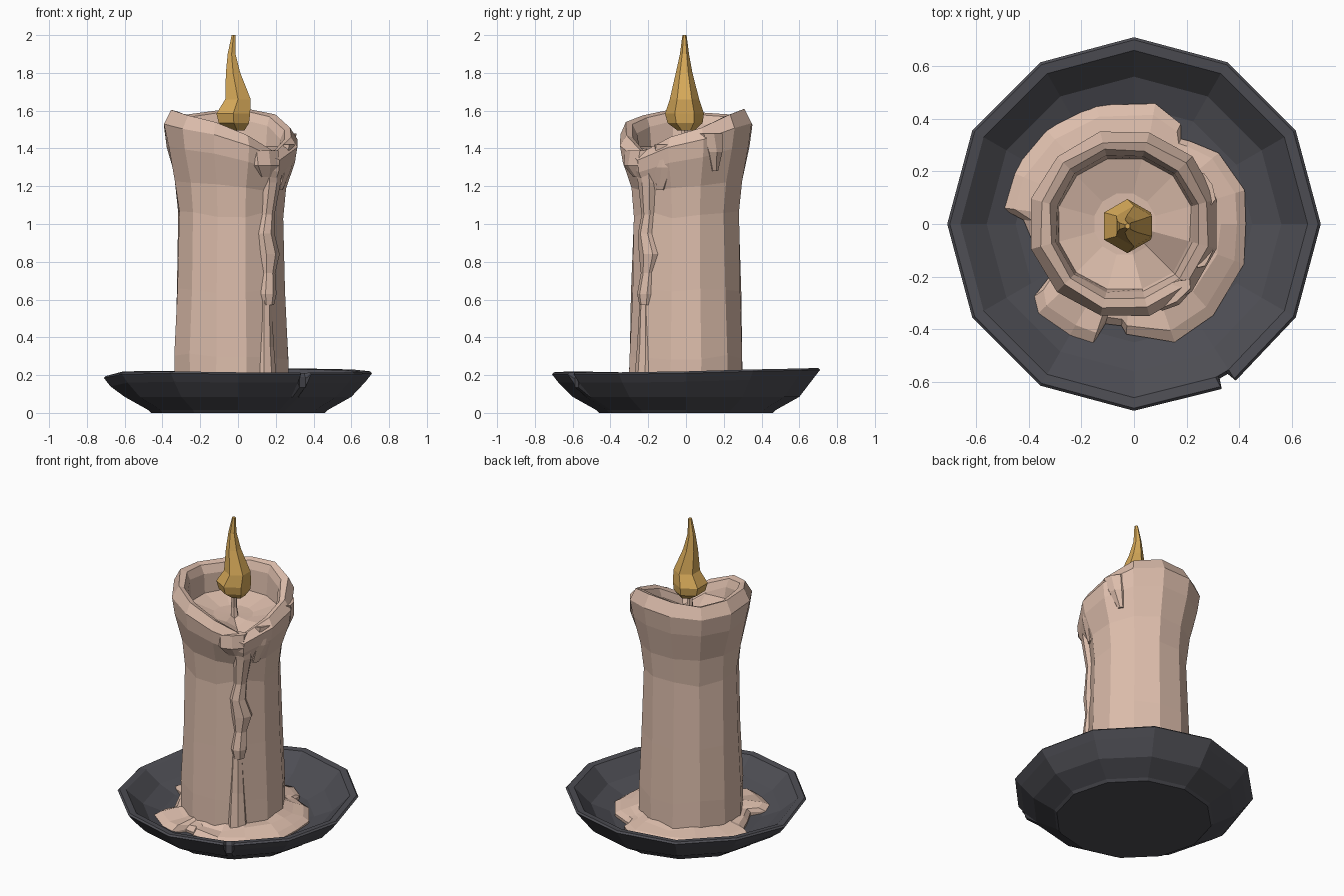
import bpy, bmesh, math, random

if "Cube" in bpy.data.objects:
    bpy.data.objects.remove(bpy.data.objects["Cube"])
random.seed(4)
R = math.radians


def material(name, rgb):
    m = bpy.data.materials.new(name)
    m.diffuse_color = (*rgb, 1)
    m.use_nodes = True
    m.node_tree.nodes["Principled BSDF"].inputs["Base Color"].default_value = m.diffuse_color
    return m


WAX = material("pink_wax", (0.72, 0.51, 0.41))
IRON = material("dark_iron", (0.075, 0.075, 0.088))
FLAME = material("golden_flame", (0.68, 0.40, 0.10))


def loft(name, rings, mat):
    """Skin equal-sized rings of points; close both ends (fan to centroid)."""
    bm = bmesh.new()
    vs = [[bm.verts.new(p) for p in ring] for ring in rings]
    n = len(vs[0])
    for a, b in zip(vs, vs[1:]):
        for i in range(n):
            j = (i + 1) % n
            bm.faces.new((a[i], a[j], b[j], b[i]))
    for ring in (rings[0], rings[-1]):
        row = vs[0] if ring is rings[0] else vs[-1]
        c = bm.verts.new([sum(p[k] for p in ring) / n for k in range(3)])
        for i in range(n):
            bm.faces.new((row[i], row[(i + 1) % n], c))
    bmesh.ops.recalc_face_normals(bm, faces=bm.faces)
    me = bpy.data.meshes.new(name)
    bm.to_mesh(me)
    bm.free()
    me.materials.append(mat)
    ob = bpy.data.objects.new(name, me)
    bpy.context.collection.objects.link(ob)
    return ob


def circle(cx, cy, z, r, n, start=0, ry=None):
    ry = ry or r
    return [(cx + r * math.cos(R(start + 360 * i / n)),
             cy + ry * math.sin(R(start + 360 * i / n)), z) for i in range(n)]


# Dish: twelve sides, uneven rim, small chip at the front right
angles = [k * 30 for k in range(12) if k != 10]
angles = sorted(angles + [298, 299, 302, 303])
rim_z = dict(zip(range(0, 360, 30),
                 [.22, .23, .235, .238, .222, .22, .195, .215, .22, .215, .215, .215]))


def dish_ring(r, z, lip=False):
    pts = []
    for a in angles:
        rr, zz = r, z
        if lip:
            zz = z + rim_z.get(a, .215)
            if a in (299, 302):
                rr, zz = min(r, .672), zz - .025 * (r > .67)
        pts.append((rr * math.cos(R(a)), rr * math.sin(R(a)), zz))
    return pts


loft("dish", [dish_ring(.46, 0), dish_ring(.475, .015), dish_ring(.60, .085),
              dish_ring(.675, -.055, True), dish_ring(.71, -.01, True),
              dish_ring(.70, 0, True), dish_ring(.66, -.004, True),
              dish_ring(.56, .125), dish_ring(.45, .082), dish_ring(.30, .07)], IRON)

# Candle body: twelve sides, flared melted lip with a low front right side
CX = -.035
rim = [1.51, 1.58, 1.61, 1.60, 1.58, 1.59, 1.605, 1.575, 1.54, 1.47, 1.38, 1.46]


def candle_ring(r, zf, jit=.006):
    pts = []
    for i in range(12):
        a = R(15 + 30 * i)
        rr = r + random.uniform(-jit, jit)
        pts.append((CX + rr * math.cos(a), rr * math.sin(a), zf(rim[i])))
    return pts


rings = [candle_ring(r, lambda h, z=z: z + random.uniform(-.02, .02))
         for z, r in ((.08, .312), (.3, .308), (.65, .297), (1.05, .286))]
for t, r in ((.25, .304), (.62, .348), (.85, .365)):
    rings.append(candle_ring(r, lambda h, t=t: 1.1 + (h - 1.1) * t))
rings += [candle_ring(.325, lambda h: h),
          candle_ring(.29, lambda h: h - .012),
          candle_ring(.268, lambda h: h - .06, .003),
          candle_ring(.258, lambda h: min(1.41, h - .065), .003),
          candle_ring(.12, lambda h: 1.37 if h > 1.4 else 1.335, 0)]
loft("candle_body", rings, WAX)


# Drips: lumpy strands hugging the candle wall
def drip(name, ang, path):
    rings = []
    for z, dist, w, depth, da in path:
        a = R(ang + da)
        c, s = math.cos(a), math.sin(a)
        ring = []
        for i in range(7):
            t = R(360 * i / 7)
            u, v = depth * math.cos(t), w * math.sin(t)
            ring.append((CX + (dist + u) * c - v * s, (dist + u) * s + v * c, z))
        rings.append(ring)
    loft(name, rings, WAX)


drip("long_drip", -46, [(1.34, .32, .07, .03, 0), (1.22, .30, .055, .035, 2),
                        (1.05, .275, .04, .035, 0), (.95, .275, .05, .045, -3),
                        (.84, .275, .065, .05, 2), (.74, .28, .04, .035, 0),
                        (.63, .285, .05, .045, -2), (.57, .285, .035, .035, -2)])
drip("lip_drip_front", -56, [(1.39, .32, .09, .035, 0), (1.31, .325, .085, .045, 0),
                             (1.25, .30, .05, .035, 3)])
drip("lip_drip_right", -22, [(1.42, .32, .08, .03, 5), (1.30, .31, .06, .035, 0),
                             (1.18, .285, .025, .02, -6)])
drip("lip_drip_back", 24, [(1.48, .335, .07, .03, 0), (1.38, .325, .05, .035, 3),
                           (1.28, .30, .02, .02, 6)])
drip("lower_run", -50, [(.62, .28, .03, .03, 0), (.35, .29, .045, .03, 0),
                        (.10, .30, .06, .04, 0)])

# Wax puddle: irregular outline as (angle, radius)
outline = [(0, .425), (17, .44), (40, .42), (56, .38), (61, .37), (65, .42), (80, .465),
           (108, .475), (133, .49), (157, .51), (173, .513), (178, .42), (195, .385),
           (212, .38), (216, .47), (223, .51), (240, .495), (251, .487), (254, .395),
           (263, .39), (266, .42), (289, .475), (311, .46), (340, .445)]


def puddle_ring(t, z, jit):
    pts = []
    for a, r in outline:
        rr = .29 + (r - .29) * t
        pts.append((rr * math.cos(R(a)), rr * math.sin(R(a)),
                    z + random.uniform(-jit, jit)))
    return pts


loft("wax_puddle", [puddle_ring(.95, .06, 0), puddle_ring(1, .096, .006),
                    puddle_ring(.75, .12, .008), puddle_ring(.3, .135, .015),
                    puddle_ring(-.1, .15, .01)], WAX)

# Wick
loft("wick", [circle(-.015, -.01, 1.34, .026, 6), circle(-.025, -.005, 1.42, .019, 6),
              circle(-.02, -.01, 1.53, .017, 6)], WAX)

# Flame: six-sided twisting teardrop
flame = [(1.495, -.005, 0, .045), (1.535, -.022, -.005, .093), (1.585, -.025, -.008, .103),
         (1.66, 0, -.008, .078), (1.80, -.026, -.01, .044), (1.90, -.034, -.008, .024),
         (2.0, -.024, -.008, .011)]
loft("flame", [circle(x, y, z, r, 6, 30) for z, x, y, r in flame], FLAME)
